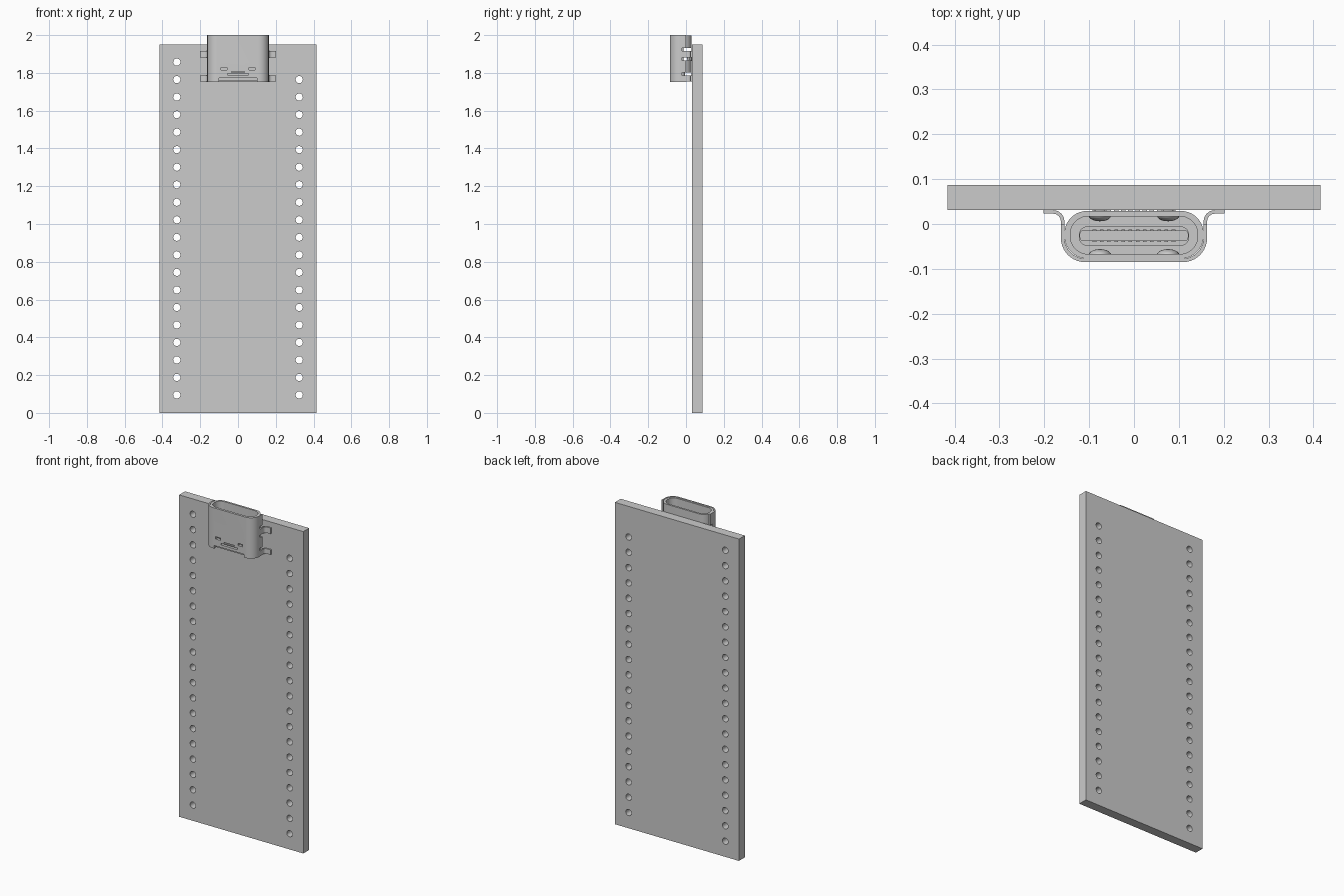
import bpy, bmesh, math
from mathutils import Vector

if "Cube" in bpy.data.objects:
    bpy.data.objects.remove(bpy.data.objects["Cube"])


def finish(name, bm, smooth=True):
    bmesh.ops.recalc_face_normals(bm, faces=bm.faces)
    me = bpy.data.meshes.new(name)
    bm.to_mesh(me)
    bm.free()
    ob = bpy.data.objects.new(name, me)
    bpy.context.collection.objects.link(ob)
    if smooth:
        shade(ob)
    return ob


def select(ob):
    bpy.ops.object.select_all(action='DESELECT')
    ob.select_set(True)
    bpy.context.view_layer.objects.active = ob


def shade(ob):
    select(ob)
    bpy.ops.object.shade_smooth_by_angle(angle=math.radians(30))


def arc(cx, cy, r, a0, a1, n=10):
    return [(cx + r * math.cos(math.radians(a0 + (a1 - a0) * i / n)),
             cy + r * math.sin(math.radians(a0 + (a1 - a0) * i / n))) for i in range(n + 1)]


def round_rect(hw, y0, y1, r):
    x = hw - r
    return (arc(x, y1 - r, r, 0, 90) + arc(-x, y1 - r, r, 90, 180)
            + arc(-x, y0 + r, r, 180, 270) + arc(x, y0 + r, r, 270, 360))


def prism(name, pts, z0, z1):
    bm = bmesh.new()
    f = bm.faces.new([bm.verts.new((x, y, z0)) for x, y in pts])
    ext = bmesh.ops.extrude_face_region(bm, geom=[f])
    top = [v for v in ext['geom'] if isinstance(v, bmesh.types.BMVert)]
    bmesh.ops.translate(bm, vec=(0, 0, z1 - z0), verts=top)
    return finish(name, bm)


def tube(name, outer, inner, z0, z1):
    bm = bmesh.new()
    loops = [[bm.verts.new((x, y, z)) for x, y in pts]
             for pts, z in ((outer, z0), (outer, z1), (inner, z1), (inner, z0))]
    n = len(outer)
    for k in range(4):
        a, b = loops[k], loops[(k + 1) % 4]
        for i in range(n):
            j = (i + 1) % n
            bm.faces.new((a[i], a[j], b[j], b[i]))
    return finish(name, bm)


def ribbon(name, path, thick, z0, z1):
    p = [Vector(q) for q in path]
    left, right = [], []
    for i, q in enumerate(p):
        d = (p[min(i + 1, len(p) - 1)] - p[max(i - 1, 0)]).normalized()
        nrm = Vector((-d.y, d.x)) * thick / 2
        left.append(tuple(q + nrm))
        right.append(tuple(q - nrm))
    return prism(name, left + right[::-1], z0, z1)


def boxes(name, specs):
    """specs: (x0, x1, y0, y1, z0, z1) for each box"""
    bm = bmesh.new()
    for x0, x1, y0, y1, z0, z1 in specs:
        vs = bmesh.ops.create_cube(bm, size=1)['verts']
        for v in vs:
            v.co = ((x0 + x1) / 2 + v.co.x * (x1 - x0), (y0 + y1) / 2 + v.co.y * (y1 - y0),
                    (z0 + z1) / 2 + v.co.z * (z1 - z0))
    return finish(name, bm, False)


def cylinders(name, spots, r, y, depth):
    bm = bmesh.new()
    for x, z in spots:
        vs = bmesh.ops.create_cone(bm, cap_ends=True, segments=24, radius1=r, radius2=r,
                                   depth=depth)['verts']
        for v in vs:
            v.co = (x + v.co.x, y + v.co.z, z + v.co.y)
    return finish(name, bm, False)


def cut(obs, cutter):
    cutter.hide_render = True
    for ob in obs:
        m = ob.modifiers.new("cut", 'BOOLEAN')
        m.operation, m.solver, m.object = 'DIFFERENCE', 'EXACT', cutter
        select(ob)
        bpy.ops.object.modifier_apply(modifier=m.name)
        shade(ob)
    bpy.data.objects.remove(cutter)


# circuit board with two rows of pin holes
board = boxes("circuit_board", [(-.416, .416, .031, .087, 0, 1.95)])
holes = [(s * .324, .095 + i * 1.762 / 19) for s in (-1, 1) for i in range(20)]
cut([board], cylinders("hole_cutter", holes, .019, .06, .2))

# connector shell: inner tube and outer wrap
liner = tube("port_inner_shell", round_rect(.155, -.077, .029, .05),
             round_rect(.142, -.067, .017, .04), 1.755, 1.998)
wrap_path = ([(-.159, .0)] + arc(-.109, -.031, .05, 180, 270)
             + arc(.109, -.031, .05, 270, 360) + [(.159, .0)])
wrap = ribbon("port_outer_shell", wrap_path, .008, 1.753, 2.0)

# side slots, front windows and bottom notch
slots = [(-.3, .3, -.022, .026, z - .008, z + .008) for z in (1.925, 1.873, 1.793)]
windows = [(s * .075 - .016, s * .075 + .016, -.1, -.05, 1.814, 1.828) for s in (-1, 1)]
windows += [(-.055, .055, -.1, -.05, 1.788, 1.797), (-.035, .035, -.1, -.05, 1.802, 1.808)]
notch = [(-.1, .1, -.1, -.05, 1.74, 1.772)]
cut([liner, wrap], boxes("slot_cutter", slots + windows + notch))

# bent solder tabs on both sides
for side, s in (("left", -1), ("right", 1)):
    for level, z0, z1 in (("lower", 1.755, 1.785), ("upper", 1.881, 1.917)):
        path = [(s * .202, .027), (s * .180, .027)]
        path += [(s * (.180 - .021 * math.sin(a)), .006 + .021 * math.cos(a))
                 for a in (.4, .8, 1.2, 1.57)] + [(s * .159, -.024)]
        tab = ribbon(f"{side}_{level}_tab", path, .008, z0, z1)
        cut([tab], cylinders("tab_cutter", [(s * .204, (z0 + z1) / 2)], .009, .03, .05))

# moulded floor, tongue base and tongue
prism("port_floor", round_rect(.143, -.068, .018, .04), 1.757, 1.78)
prism("tongue_base", round_rect(.123, -.049, -.005, .02), 1.775, 1.85)
prism("tongue", round_rect(.121, -.038, -.014, .008), 1.84, 1.965)

# contacts on the tongue and pins at the rear
xs = [-.088 + .016 * i for i in range(12)]
boxes("tongue_contacts", [(x - .004, x + .004, -.040, -.012, 1.85, 1.95) for x in xs])
boxes("solder_pins", [(x - .005, x + .005, .012, .031, 1.755, 1.775) for x in xs])

# spring bumps inside the shell
bm = bmesh.new()
for x in (-.076, .076):
    for y in (-.069, .019):
        vs = bmesh.ops.create_uvsphere(bm, u_segments=20, v_segments=12, radius=1)['verts']
        for v in vs:
            v.co = (x + v.co.x * .025, y + v.co.y * .013, 1.88 + v.co.z * .035)
finish("spring_bumps", bm)
